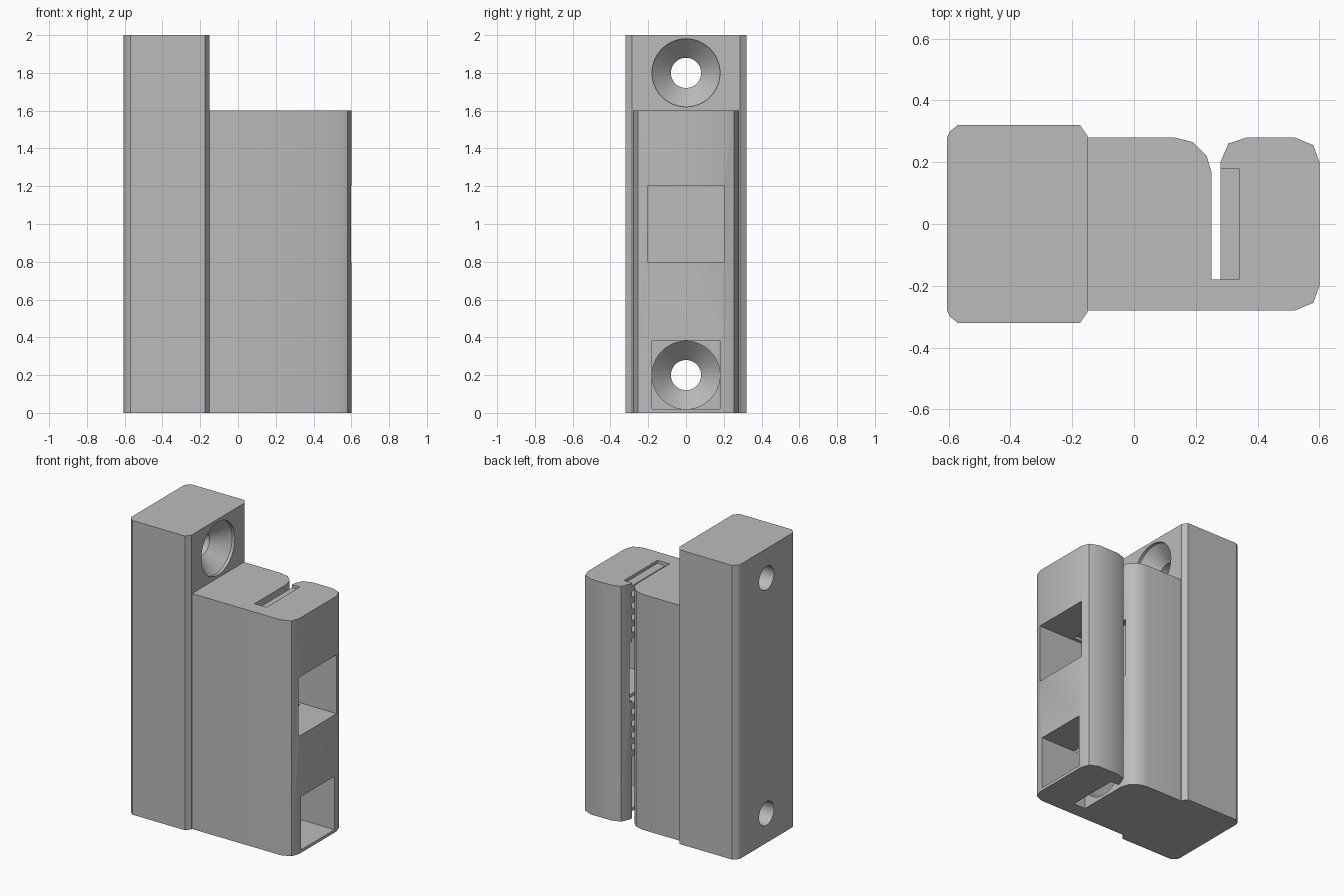
import bpy, bmesh, math
from mathutils import Matrix, Vector

cube = bpy.data.objects.get("Cube")
if cube:
    bpy.data.objects.remove(cube, do_unlink=True)

grey = bpy.data.materials.new("plain grey")
grey.use_nodes = True
COLOUR = (0.5, 0.5, 0.5, 1)
grey.diffuse_color = COLOUR
grey.node_tree.nodes["Principled BSDF"].inputs["Base Color"].default_value = COLOUR


def make_object(name, bm):
    bmesh.ops.recalc_face_normals(bm, faces=bm.faces)
    mesh = bpy.data.meshes.new(name)
    bm.to_mesh(mesh)
    bm.free()
    mesh.materials.append(grey)
    obj = bpy.data.objects.new(name, mesh)
    bpy.context.collection.objects.link(obj)
    return obj


def prism(name, outline, height):
    bm = bmesh.new()
    face = bm.faces.new([bm.verts.new((x, y, 0)) for x, y in outline])
    new = bmesh.ops.extrude_face_region(bm, geom=[face])["geom"]
    top = [v for v in new if isinstance(v, bmesh.types.BMVert)]
    bmesh.ops.translate(bm, verts=top, vec=(0, 0, height))
    return make_object(name, bm)


def add_box(bm, low, high):
    low, high = Vector(low), Vector(high)
    matrix = Matrix.Translation((low + high) / 2) @ Matrix.Diagonal((*(high - low), 1))
    bmesh.ops.create_cube(bm, size=1, matrix=matrix)


def box(name, low, high):
    bm = bmesh.new()
    add_box(bm, low, high)
    return make_object(name, bm)


def lathe_x(name, stations, z, sides=48):
    """Solid of round sections along x, given as (x, radius)."""
    bm = bmesh.new()
    rings = []
    for x, r in stations:
        rings.append([bm.verts.new((x, r * math.cos(a), z + r * math.sin(a)))
                      for a in (math.tau * i / sides for i in range(sides))])
    for a, b in zip(rings, rings[1:]):
        for i in range(sides):
            j = (i + 1) % sides
            bm.faces.new((a[i], a[j], b[j], b[i]))
    bm.faces.new(rings[0])
    bm.faces.new(rings[-1])
    return make_object(name, bm)


def combine(target, tool, operation="DIFFERENCE"):
    mod = target.modifiers.new(tool.name, "BOOLEAN")
    mod.operation = operation
    mod.solver = "EXACT"
    mod.object = tool
    bpy.context.view_layer.objects.active = target
    bpy.ops.object.modifier_apply(modifier=mod.name)
    bpy.data.objects.remove(tool, do_unlink=True)


# Tall mounting block, symmetric about y
half = [(-0.605, 0.28), (-0.595, 0.3), (-0.57, 0.32), (-0.175, 0.32), (-0.15, 0.285)]
body = prism("clamp_body", half + [(x, -y) for x, y in reversed(half)], 2)

# Clamp arm with the belt slot in its outline
arm = prism("clamp_arm", [
    (-0.2, -0.28), (0.52, -0.28), (0.58, -0.255), (0.6, -0.2),
    (0.6, 0.2), (0.58, 0.255), (0.52, 0.28), (0.365, 0.28), (0.305, 0.26),
    (0.28, 0.2), (0.28, -0.18), (0.25, -0.18), (0.25, 0.17), (0.235, 0.22),
    (0.19, 0.265), (0.13, 0.28), (-0.2, 0.28)], 1.6)
combine(body, arm, "UNION")

# Toothed belt recess, window and lower access pocket
combine(body, box("belt_recess", (0.27, -0.18, -0.1), (0.34, 0.18, 1.7)))
combine(body, box("window_cut", (0.2, -0.203, 0.8), (0.7, 0.203, 1.2)))
combine(body, box("access_cut", (0.265, -0.181, 0.02), (0.7, 0.181, 0.382)))

# Countersunk screw holes
for name, z, mouth in (("upper_hole", 1.8, -0.1), ("lower_hole", 0.2, 0.265)):
    combine(body, lathe_x(name, [(-0.7, 0.08), (-0.27, 0.08), (-0.17, 0.18), (mouth, 0.18)], z))

# Belt teeth above and below the window
bm = bmesh.new()
for start, count in ((1.2, 5), (0.4, 5)):
    for i in range(count):
        z = start + 0.02 + i * 0.08
        add_box(bm, (0.28, -0.18, z), (0.345, 0.18, z + 0.04))
teeth = make_object("belt_teeth", bm)

# Smooth the rounded corners and holes, keep hard edges
bpy.ops.object.select_all(action="DESELECT")
body.select_set(True)
bpy.context.view_layer.objects.active = body
bpy.ops.object.shade_smooth_by_angle(angle=math.radians(33))
